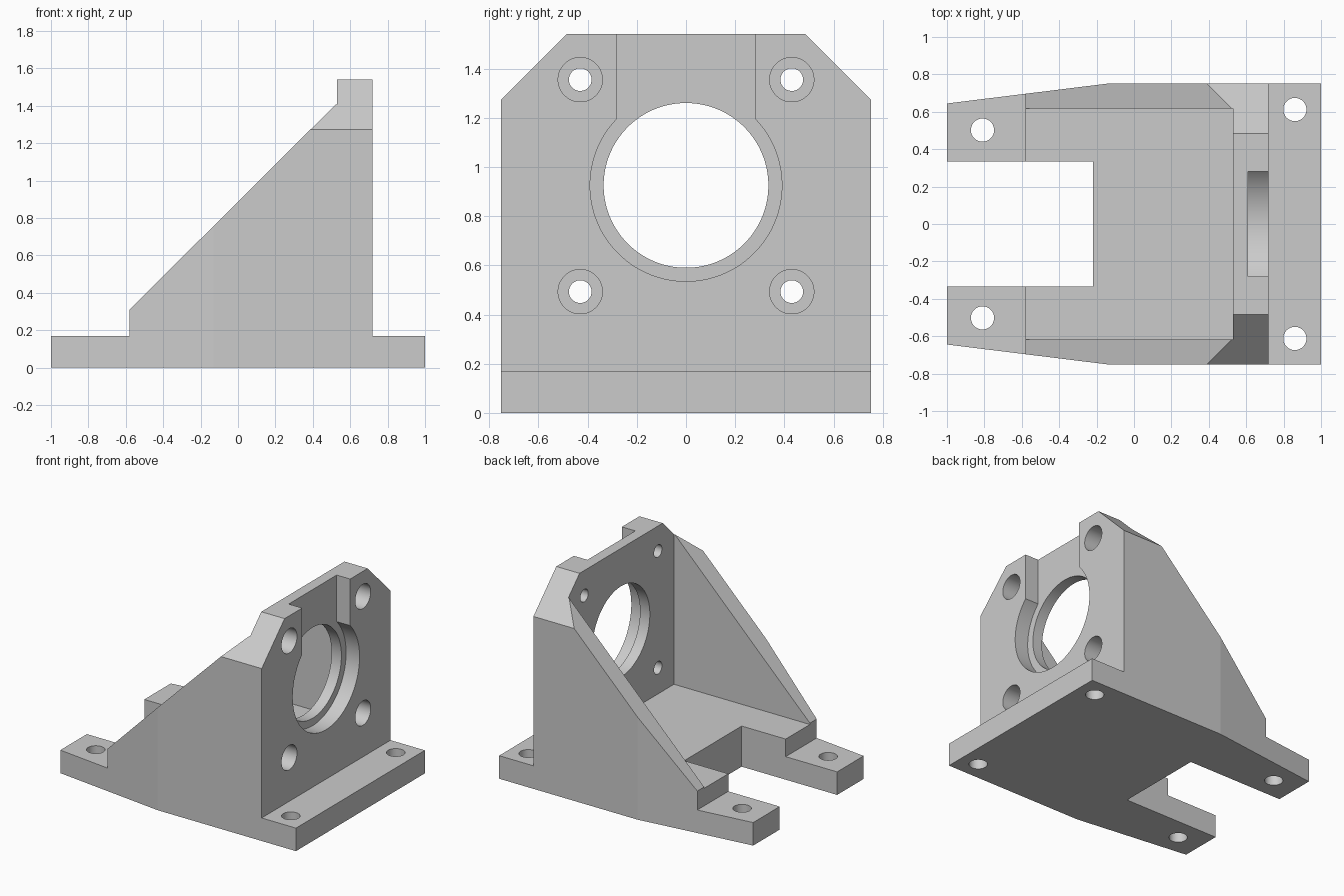
import bpy
import bmesh
import math
from mathutils import Matrix, Vector

if "Cube" in bpy.data.objects:
    bpy.data.objects.remove(bpy.data.objects["Cube"])

grey = bpy.data.materials.new("light grey")
grey.diffuse_color = (0.6, 0.6, 0.6, 1)
grey.use_nodes = True
grey.node_tree.nodes["Principled BSDF"].inputs["Base Color"].default_value = grey.diffuse_color


def prism(name, points, axis, lo, hi):
    """Extrude a 2D outline along x (points y,z), y (points x,z) or z (points x,y)."""
    def place(p, t):
        return {"x": (t, p[0], p[1]), "y": (p[0], t, p[1]), "z": (p[0], p[1], t)}[axis]
    bm = bmesh.new()
    face = bm.faces.new([bm.verts.new(place(p, lo)) for p in points])
    ext = bmesh.ops.extrude_face_region(bm, geom=[face])
    verts = [v for v in ext["geom"] if isinstance(v, bmesh.types.BMVert)]
    bmesh.ops.translate(bm, verts=verts, vec=Vector(place((0, 0), hi - lo)))
    bmesh.ops.recalc_face_normals(bm, faces=bm.faces)
    mesh = bpy.data.meshes.new(name)
    bm.to_mesh(mesh)
    bm.free()
    mesh.materials.append(grey)
    obj = bpy.data.objects.new(name, mesh)
    bpy.context.collection.objects.link(obj)
    return obj


def box(name, x, y, z):
    return prism(name, [(x[0], y[0]), (x[1], y[0]), (x[1], y[1]), (x[0], y[1])], "z", *z)


def rod(name, centre, radius, axis, lo, hi, sides=96):
    angles = [2 * math.pi * (i + 0.5) / sides for i in range(sides)]
    points = [(centre[0] + radius * math.cos(a), centre[1] + radius * math.sin(a)) for a in angles]
    return prism(name, points, axis, lo, hi)


def combine(target, tool, operation="DIFFERENCE"):
    mod = target.modifiers.new("cut", "BOOLEAN")
    mod.operation = operation
    mod.solver = "EXACT"
    mod.object = tool
    bpy.context.view_layer.objects.active = target
    bpy.ops.object.modifier_apply(modifier=mod.name)
    bpy.data.objects.remove(tool, do_unlink=True)


# Bracket body: side silhouette limited by the tapered footprint
bracket = prism("motor_bracket", [
    (-1, 0), (1, 0), (1, 0.17), (0.72, 0.17), (0.72, 1.54), (0.53, 1.54),
    (0.53, 1.415), (-0.58, 0.31), (-0.58, 0.17), (-1, 0.17)], "y", -0.9, 0.9)
footprint = prism("footprint", [
    (-1.1, -0.632), (-0.13, -0.752), (1.1, -0.752),
    (1.1, 0.752), (-0.13, 0.752), (-1.1, 0.632)], "z", -0.2, 1.8)
combine(bracket, footprint, "INTERSECT")

# Pocket between the side gussets, and the open slot in the base
combine(bracket, box("pocket", (-0.9, 0.53), (-0.617, 0.617), (0.30, 1.9)))
combine(bracket, box("slot", (-1.2, -0.22), (-0.335, 0.335), (-0.2, 0.6)))

# Chamfered upper corners
for s in (-1, 1):
    combine(bracket, prism("chamfer", [
        (s * 0.385, 1.64), (s * 0.855, 1.17), (s * 0.855, 1.64)], "x", -0.2, 0.9))

# Central bore with a recess that opens to the top edge
combine(bracket, rod("recess", (0, 0.925), 0.39, "x", 0.61, 0.9))
combine(bracket, box("recess_channel", (0.61, 0.9), (-0.28, 0.28), (0.95, 1.7)))
combine(bracket, rod("bore", (0, 0.925), 0.335, "x", 0.4, 0.9))

# Counterbored face holes and base mounting holes
for s in (-1, 1):
    for z in (0.493, 1.355):
        combine(bracket, rod("counterbore", (s * 0.43, z), 0.09, "x", 0.59, 0.9, 64))
        combine(bracket, rod("face_hole", (s * 0.43, z), 0.046, "x", 0.4, 0.9, 64))
    for x, y in ((-0.81, 0.502), (0.86, 0.612)):
        combine(bracket, rod("base_hole", (x, s * y), 0.062, "z", -0.2, 0.25, 64))

# Smooth bores with crisp edges
bpy.ops.object.select_all(action="DESELECT")
bracket.select_set(True)
bpy.context.view_layer.objects.active = bracket
bpy.ops.object.shade_smooth_by_angle(angle=math.radians(6.5))
